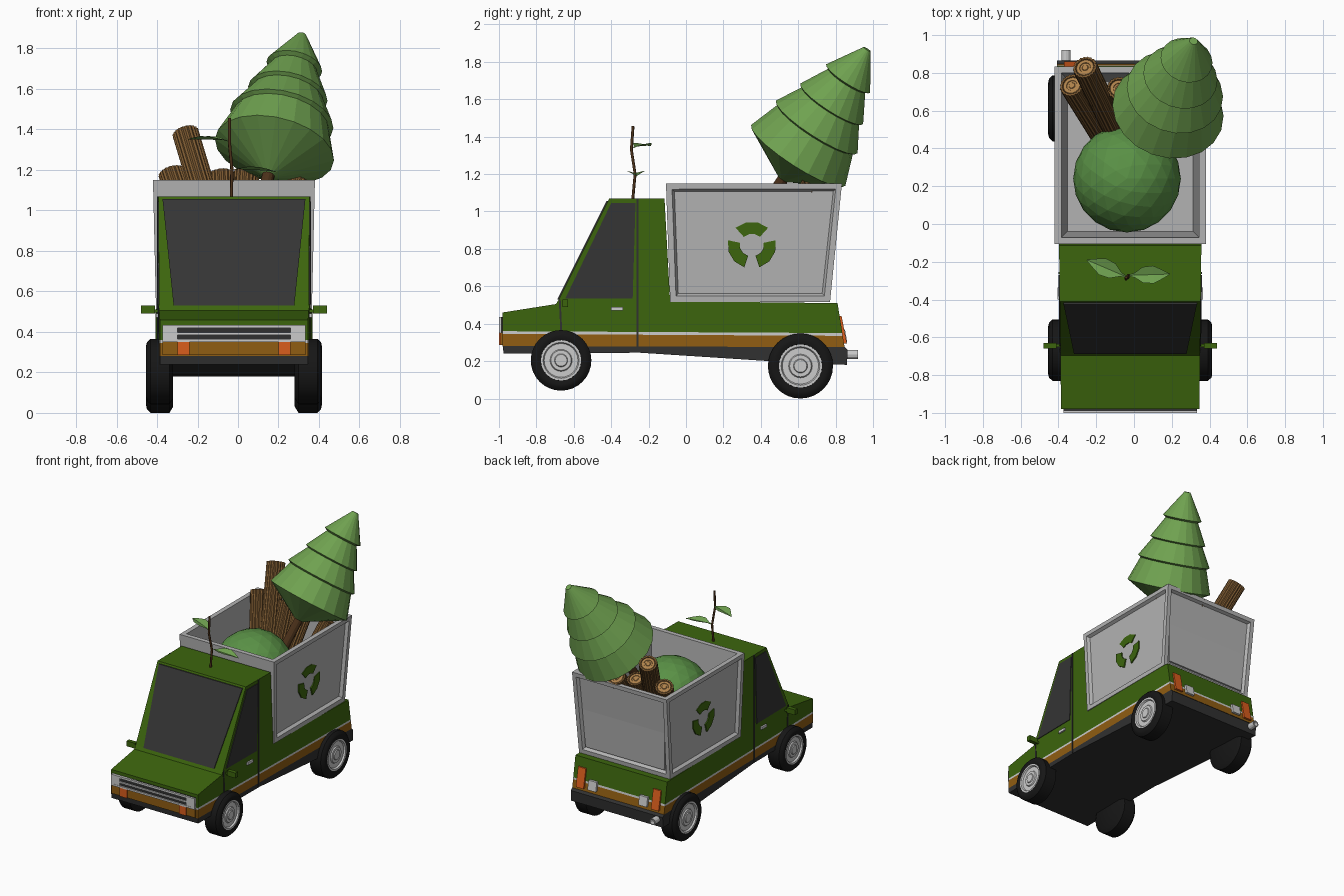
import bpy, bmesh, math
from mathutils import Vector

if "Cube" in bpy.data.objects:
    bpy.data.objects.remove(bpy.data.objects["Cube"])

CX = -0.02  # centre line of the truck


def mat(name, *rgb):
    m = bpy.data.materials.new(name)
    m.diffuse_color = (*rgb, 1)
    m.use_nodes = True
    m.node_tree.nodes["Principled BSDF"].inputs["Base Color"].default_value = m.diffuse_color
    return m


GREEN = mat("body_green", .045, .13, .004)
TREE = mat("foliage_green", .16, .36, .08)
BUSH = mat("bush_green", .10, .28, .06)
ORANGE = mat("stripe_orange", .28, .11, .006)
LAMP = mat("lamp_orange", .7, .11, .012)
DARK = mat("trim_dark", .03, .03, .03)
GLASS = mat("glass_dark", .035, .035, .035)
RUBBER = mat("rubber", .008, .008, .008)
BARK = mat("bark", .2, .1, .03)
WOOD = mat("cut_wood", .42, .22, .07)
TWIG = mat("twig", .07, .03, .01)
LIGHT = mat("light_grey", .6, .6, .6)


def finish(name, bm, m=None, normals=True):
    if normals:
        bmesh.ops.recalc_face_normals(bm, faces=bm.faces)
    me = bpy.data.meshes.new(name)
    bm.to_mesh(me)
    bm.free()
    ob = bpy.data.objects.new(name, me)
    bpy.context.collection.objects.link(ob)
    if m:
        me.materials.append(m)
    return ob


def width(y, off=0.0):
    return .366 + .012 * (y + 1) + off


def prism(name, polys, lo, hi, m, mirror=False):
    """Extrude (y, z) outlines across x between lo(y) and hi(y)."""
    bm = bmesh.new()
    for poly in polys:
        for s in ((1, -1) if mirror else (1,)):
            a = [bm.verts.new((CX + s * lo(y), y, z)) for y, z in poly]
            b = [bm.verts.new((CX + s * hi(y), y, z)) for y, z in poly]
            bm.faces.new(a)
            bm.faces.new(b)
            for i in range(len(a)):
                j = (i + 1) % len(a)
                bm.faces.new((a[i], a[j], b[j], b[i]))
    return finish(name, bm, m)


def body(name, poly, m):
    return prism(name, [poly], lambda y: -width(y), width, m)


def side_panel(name, polys, m, out=.005):
    return prism(name, polys, lambda y: width(y, -.01), lambda y: width(y, out), m, True)


def boxes(name, ranges, m=None, mirror=False):
    """Boxes from (x0, x1, y0, y1, z0, z1), x measured from the centre line."""
    bm = bmesh.new()
    for x0, x1, y0, y1, z0, z1 in ranges:
        for s in ((1, -1) if mirror else (1,)):
            for v in bmesh.ops.create_cube(bm, size=1)["verts"]:
                v.co = (CX + s * (x0 if v.co.x < 0 else x1),
                        y0 if v.co.y < 0 else y1, z0 if v.co.z < 0 else z1)
    return finish(name, bm, m)


def lathe(name, prof, origin, axis, m=None, segs=24, ripple=0.0, smooth=False):
    """Revolve (distance along axis, radius) points about an axis."""
    bm = bmesh.new()
    q = Vector(axis).to_track_quat('Z', 'Y')
    rings = []
    for d, r in prof:
        ring = []
        for i in range(segs if r > 0 else 1):
            a = 2 * math.pi * i / segs
            k = r * (1 - ripple * (i % 2))
            ring.append(bm.verts.new(Vector(origin) + q @ Vector((k * math.cos(a), k * math.sin(a), d))))
        rings.append(ring)
    for a, b in zip(rings, rings[1:]):
        for i in range(segs):
            j = (i + 1) % segs
            f = [a[i % len(a)], a[j % len(a)], b[j % len(b)], b[i % len(b)]]
            bm.faces.new(list(dict.fromkeys(f)))
    ob = finish(name, bm, m)
    if smooth:
        bpy.context.view_layer.objects.active = ob
        ob.select_set(True)
        bpy.ops.object.shade_smooth_by_angle(angle=math.radians(35))
        ob.select_set(False)
    return ob


# Body in colour layers
body("cab_body", [(-.98, .36), (-.98, .46), (-.695, .505), (-.68, .53), (-.41, 1.07),
                  (-.115, 1.07), (-.085, .52), (.81, .51), (.836, .35)], GREEN)
body("white_stripe", [(-.98, .345), (-.98, .36), (.836, .35), (.838, .335)], LIGHT)
body("orange_stripe", [(-.98, .28), (-.98, .345), (.838, .335), (.848, .275)], ORANGE)
body("chassis", [(-.975, .24), (-.98, .28), (.848, .275), (.865, .26), (.86, .18), (.6, .19), (-.25, .245)], DARK)

# Windows, door seams and handles
side_panel("side_windows", [[(-.645, .535), (-.285, .535), (-.27, 1.045), (-.40, 1.045)]], GLASS)
side_panel("door_seams", [[(-.265, .25), (-.253, .25), (-.253, 1.07), (-.265, 1.07)],
                          [(-.672, .36), (-.662, .36), (-.67, .53), (-.68, .53)]], DARK, .004)
side_panel("door_handles", [[(-.40, .47), (-.337, .47), (-.337, .49), (-.40, .49)]], LIGHT, .012)
bm = bmesh.new()
vs = [[bm.verts.new((CX + sx * w, y + o, z)) for sx, w, y, z in
       ((-1, .298, -.68, .53), (1, .298, -.68, .53), (1, .353, -.417, 1.057), (-1, .353, -.417, 1.057))]
      for o in (.01, -.008)]
bm.faces.new(vs[0])
bm.faces.new(vs[1])
for i in range(4):
    bm.faces.new((vs[0][i], vs[0][i - 1], vs[1][i - 1], vs[1][i]))
finish("windshield", bm, GLASS)

# Grille, lamps, mirrors
boxes("grille_back", [(-.353, .353, -.99, -.97, .35, .435)], DARK)
boxes("front_bumper", [(-.353, .353, -.992, -.97, .285, .35)], ORANGE)
boxes("grille_bars", [(-.353, .353, -1, -.975, z, z + h) for z, h in ((.35, .014), (.385, .012), (.42, .015))]
      + [(s - .008, s + .008, -1, -.975, .35, .435) for s in (-.345, .345)], LIGHT)
boxes("headlights", [(.28, .345, -1, -.97, .365, .42)], LIGHT, True)
boxes("front_indicators", [(.22, .28, -1, -.97, .285, .36)], LAMP, True)
boxes("mirrors", [(.36, .40, -.65, -.635, .495, .51), (.39, .46, -.66, -.63, .49, .53)], GREEN, True)
prism("tail_lights", [[(.80, .44), (.832, .44), (.86, .295), (.82, .295)]],
      lambda y: .285, lambda y: .35, LAMP, True)
prism("reverse_lights", [[(.80, .37), (.85, .37), (.862, .30), (.82, .30)]],
      lambda y: .18, lambda y: .25, LIGHT, True)
lathe("exhaust_pipe", [(0, 0), (0, .025), (.12, .025), (.12, .018), (.09, .018), (.09, 0)],
      (-.36, .80, .235), (0, 1, 0), segs=12)

# Open cargo box with recessed panels
bm = bmesh.new()
lo = [bm.verts.new((CX + s * .385, y, .515)) for s, y in ((-1, -.085), (1, -.085), (1, .77), (-1, .77))]
hi = [bm.verts.new((CX + s * .40, y, 1.15)) for s, y in ((-1, -.107), (1, -.107), (1, .834), (-1, .834))]
bm.faces.new(lo)
top = bm.faces.new(hi)
walls = [bm.faces.new((lo[i], lo[(i + 1) % 4], hi[(i + 1) % 4], hi[i])) for i in range(4)]
bmesh.ops.recalc_face_normals(bm, faces=bm.faces)
bmesh.ops.inset_individual(bm, faces=walls[1:], thickness=.045, depth=0)
bmesh.ops.inset_individual(bm, faces=walls[1:], thickness=.018, depth=-.022)
bmesh.ops.inset_individual(bm, faces=[top], thickness=.05, depth=0)
bmesh.ops.inset_individual(bm, faces=[top], thickness=.045, depth=-.58)
finish("cargo_box", bm, mat("box_grey", .45, .45, .45), normals=False)

# Three plain curved patches on each side of the box
patches = []
for k in range(3):
    ang = [math.radians(120 * k + 48 + t * 28) for t in range(4)]
    patches.append([(.352 + .13 * math.cos(a), .82 + .125 * math.sin(a)) for a in ang]
                   + [(.352 + .065 * math.cos(a), .82 + .06 * math.sin(a)) for a in reversed(ang)])
prism("side_patches", patches, lambda y: .36, lambda y: .378, GREEN, True)

# Wheels
for end, y, z, R in (("front", -.668, .204, .162), ("rear", .612, .174, .174)):
    for side, s in (("right", 1), ("left", -1)):
        k = R / .165
        c = (CX + s * .367, y, z)
        lathe(f"{end}_{side}_tyre", [(d, r * k) for d, r in (
            (-.067, 0), (-.067, .135), (-.048, .165), (.045, .165), (.063, .148), (.067, .13), (.06, .11), (.04, .108), (.04, 0))],
            c, (s, 0, 0), RUBBER, 32, smooth=True)
        lathe(f"{end}_{side}_rim", [(d, r * k) for d, r in (
            (.03, .11), (.062, .11), (.062, .098), (.05, .092), (.05, .06), (.058, .055), (.058, .036), (.064, .032), (.064, 0))],
            c, (s, 0, 0), LIGHT, 24)

# Leaning fir tree
axis = Vector((.136, .37, .57)).normalized()
foot = Vector((.18, .60, 1.30))
for n, (d, r, rt, h) in enumerate(((0, .30, .235, .185), (.185, .26, .175, .15),
                                   (.335, .20, .11, .165), (.50, .14, .022, .19))):
    lathe(f"tree_tier_{n + 1}", [(-.57 * r, 0), (0, r), (h, rt), (h, 0)], foot + axis * d, axis, TREE, 20)
lathe("tree_trunk", [(-.75, 0), (-.75, .035), (0, .03), (0, 0)], foot, axis, TWIG, 12)

# Round bush
bm = bmesh.new()
bmesh.ops.create_icosphere(bm, subdivisions=3, radius=.285)
bmesh.ops.translate(bm, verts=bm.verts, vec=(-.037, .24, .855))
finish("round_bush", bm, BUSH)

# Logs with grooved bark and ringed ends
for n, (a, b) in enumerate((((-.26, .83, 1.385), (-.03, .36, .62)), ((-.33, .735, 1.19), (-.14, .43, .62)),
                            ((-.08, .72, 1.18), (-.05, .45, .62)), ((.04, .78, 1.18), (.0, .42, .62)),
                            ((.30, .68, 1.14), (.14, .42, .62)))):
    a, b = Vector(a), Vector(b)
    L = (a - b).length
    lathe(f"log_{n + 1}", [(0, 0), (0, .066), (L, .066), (L, .054), (L - .008, .05), (L - .008, 0)],
          b, a - b, BARK, 40, ripple=.09)
    lathe(f"log_{n + 1}_rings", [(L - .01, .05), (L - .002, .046), (L - .002, .03), (L - .006, .028),
                                (L - .006, .018), (L - .002, .015), (L - .002, 0)], b, a - b, WOOD, 20)

# Sprout on the roof
cu = bpy.data.curves.new("sprout_stem", 'CURVE')
cu.dimensions = '3D'
cu.bevel_depth = .008
cu.bevel_resolution = 1
cu.use_fill_caps = True
sp = cu.splines.new('POLY')
pts = [(-.033, -.285, 1.06), (-.03, -.272, 1.2), (-.042, -.292, 1.33), (-.042, -.283, 1.456)]
sp.points.add(len(pts) - 1)
for p, co in zip(sp.points, pts):
    p.co = (*co, 1)
cu.materials.append(TWIG)
bpy.context.collection.objects.link(bpy.data.objects.new("sprout_stem", cu))
for n, (p, q) in enumerate((((-.04, -.28, 1.34), (-.25, -.19, 1.35)), ((-.03, -.272, 1.20), (.19, -.265, 1.19)))):
    p, q = Vector(p), Vector(q)
    side = (q - p).cross(Vector((0, 0, 1))).normalized()
    bm = bmesh.new()
    rows = []
    for t, w in ((0, .004), (.15, .012), (.35, .042), (.6, .047), (.82, .024), (1, .002)):
        c = p.lerp(q, t) + Vector((0, 0, .02 * math.sin(math.pi * t)))
        rows.append([bm.verts.new(c + side * w * s + Vector((0, 0, .35 * w * abs(s) - .3 * w))) for s in (-1, 0, 1)])
    for r0, r1 in zip(rows, rows[1:]):
        for i in (0, 1):
            bm.faces.new((r0[i], r0[i + 1], r1[i + 1], r1[i]))
    finish(f"sprout_leaf_{n + 1}", bm, TREE)
